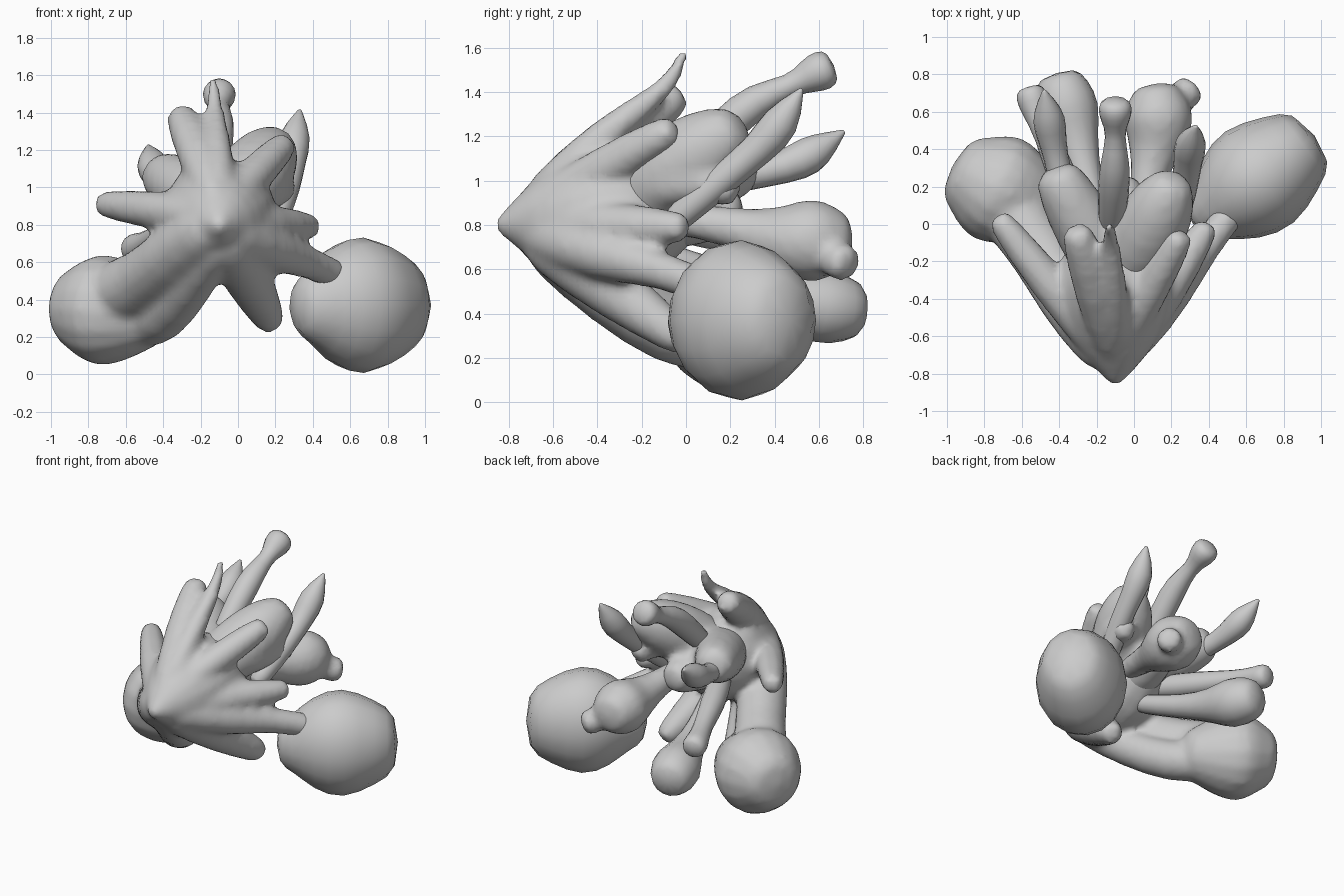
import bpy, bmesh, math
from mathutils import Vector


def add_tube(bm, pts, squash=1.0, sides=8):
    """Loft rings (x, y, z, radius) along a path with rounded ends."""
    p = [(Vector(q[:3]), q[3]) for q in pts]
    d0 = (p[0][0] - p[1][0]).normalized()
    d1 = (p[-1][0] - p[-2][0]).normalized()
    p = [(p[0][0] + d0 * p[0][1] * .55, p[0][1] * .7)] + p
    p = p + [(p[-1][0] + d1 * p[-1][1] * .55, p[-1][1] * .7)]
    rings = []
    for i, (c, r) in enumerate(p):
        t = (p[min(i + 1, len(p) - 1)][0] - p[max(i - 1, 0)][0]).normalized()
        side = t.cross(Vector((0, 0, 1))).normalized()
        up = side.cross(t)
        ring = []
        for k in range(sides):
            a = 2 * math.pi * k / sides
            off = side * math.cos(a) * squash + up * math.sin(a)
            ring.append(bm.verts.new(c + off * r * 1.06))
        rings.append(ring)
    for a, b in zip(rings, rings[1:]):
        for k in range(sides):
            n = (k + 1) % sides
            bm.faces.new((a[k], a[n], b[n], b[k]))
    bm.faces.new(rings[0][::-1])
    bm.faces.new(rings[-1])


def build(name, tubes, fuse=0.0, squash=1.0):
    bm = bmesh.new()
    for t in tubes:
        add_tube(bm, t, squash)
    bmesh.ops.recalc_face_normals(bm, faces=bm.faces)
    me = bpy.data.meshes.new(name)
    bm.to_mesh(me)
    bm.free()
    for f in me.polygons:
        f.use_smooth = True
    ob = bpy.data.objects.new(name, me)
    bpy.context.collection.objects.link(ob)
    ob.modifiers.new("round", 'SUBSURF').levels = 1
    ob.modifiers["round"].render_levels = 1
    if fuse:
        m = ob.modifiers.new("fuse", 'REMESH')
        m.mode, m.voxel_size, m.use_smooth_shade = 'VOXEL', fuse, True
        s = ob.modifiers.new("blend", 'SMOOTH')
        s.factor, s.iterations = 0.5, 5
    return ob


# Pointed hub with fingers and arms fanning backwards, fused together
hub = [(-.10, -.83, .80, .05), (-.10, -.70, .81, .19), (-.10, -.52, .82, .29),
       (-.10, -.36, .84, .33), (-.10, -.20, .86, .32), (-.10, -.05, .90, .22)]
fingers = [
    [(-.08, -.66, .88, .10), (.08, -.36, 1.06, .11), (.24, -.08, 1.22, .085)],     # upper right
    [(-.06, -.66, .80, .12), (.16, -.38, .80, .12), (.38, -.03, .79, .08)],       # right
    [(-.16, -.66, .84, .12), (-.45, -.33, .88, .11), (-.71, .01, .91, .08)],      # left
    [(-.12, -.66, .92, .10), (-.20, -.36, 1.17, .13), (-.30, -.06, 1.37, .095)],  # upper left
    [(-.10, -.60, .98, .10), (-.11, -.35, 1.23, .08), (-.12, -.15, 1.37, .055),
     (-.13, -.05, 1.47, .042), (-.13, -.01, 1.58, .025)],                        # top horn
    [(-.06, -.62, .72, .15), (.06, -.32, .50, .14), (.17, -.03, .29, .09)],       # lower right
    [(-.04, -.64, .76, .14), (.20, -.36, .66, .13), (.38, -.12, .60, .08),
     (.52, .06, .53, .09)],                                                     # right arm
    [(-.16, -.66, .78, .16), (-.36, -.38, .62, .18), (-.50, -.14, .50, .17),
     (-.66, .08, .42, .20)],                                                    # left arm
    [(-.12, -.62, .68, .12), (-.26, -.36, .47, .13), (-.40, -.08, .29, .14),
     (-.52, .10, .28, .15)],                                                    # lower left arm
    [(-.48, .07, .32, .20), (-.60, .13, .33, .28),
     (-.75, .20, .35, .335), (-.86, .26, .35, .24)],                             # left bulb
]
build("hub_and_fingers", [hub] + fingers, fuse=.025)

# Large right bulb
build("right_bulb", [[(.40, .06, .36, .20), (.51, .13, .37, .33),
                      (.67, .25, .37, .41), (.84, .38, .37, .30)]], squash=.84)

# Lumpy core behind the hub
core = [
    [(-.02, -.2, .94, .2), (.09, -.02, 1.07, .22), (.17, .14, 1.18, .18), (.20, .20, 1.22, .13)],
    [(-.15, -.2, .92, .2), (-.33, .1, 1.02, .17), (-.40, .24, 1.06, .14)],
    [(-.08, -.2, .85, .2), (-.08, .05, .85, .15), (-.06, .2, .86, .12)],
    [(.15, -.1, .98, .12), (.22, .1, 1.0, .10), (.24, .2, .95, .08)],
]
build("core_lumps", core, fuse=.03)

# Club with a round knob at the top
build("top_knob_club", [[(-.12, -.05, 1.02, .07), (-.11, .18, 1.25, .09),
                         (-.10, .32, 1.37, .085), (-.10, .48, 1.43, .045),
                         (-.10, .55, 1.47, .08), (-.10, .62, 1.50, .10)]])

# Spear-tipped clubs
build("right_spear_club", [[(.20, -.05, .82, .07), (.27, .18, 1.02, .075),
                            (.29, .34, 1.15, .075), (.30, .43, 1.26, .105),
                            (.33, .52, 1.41, .012)]])
build("left_spear_club", [[(-.36, .12, 1.0, .08), (-.42, .36, 1.03, .06),
                           (-.45, .52, 1.09, .095), (-.46, .60, 1.14, .085),
                           (-.48, .71, 1.22, .012)]])

# Ball-shaped clubs with small knobs
build("right_ball_club", [
    [(.02, -.05, .83, .08), (.07, .22, .79, .09), (.11, .38, .74, .14),
     (.13, .50, .73, .19), (.13, .60, .73, .20), (.12, .67, .73, .16)],
    [(.16, .58, .70, .09), (.24, .66, .65, .075), (.29, .71, .63, .10)],
], fuse=.025)
build("lower_ball_club", [[(-.15, -.1, .66, .07), (-.25, .2, .54, .08),
                           (-.31, .46, .46, .12), (-.35, .60, .43, .185),
                           (-.39, .73, .42, .155)]])
build("left_knob_club", [[(-.25, -.05, .80, .08), (-.38, .24, .75, .09),
                          (-.47, .48, .71, .06), (-.53, .62, .68, .08),
                          (-.55, .69, .67, .09)]])
